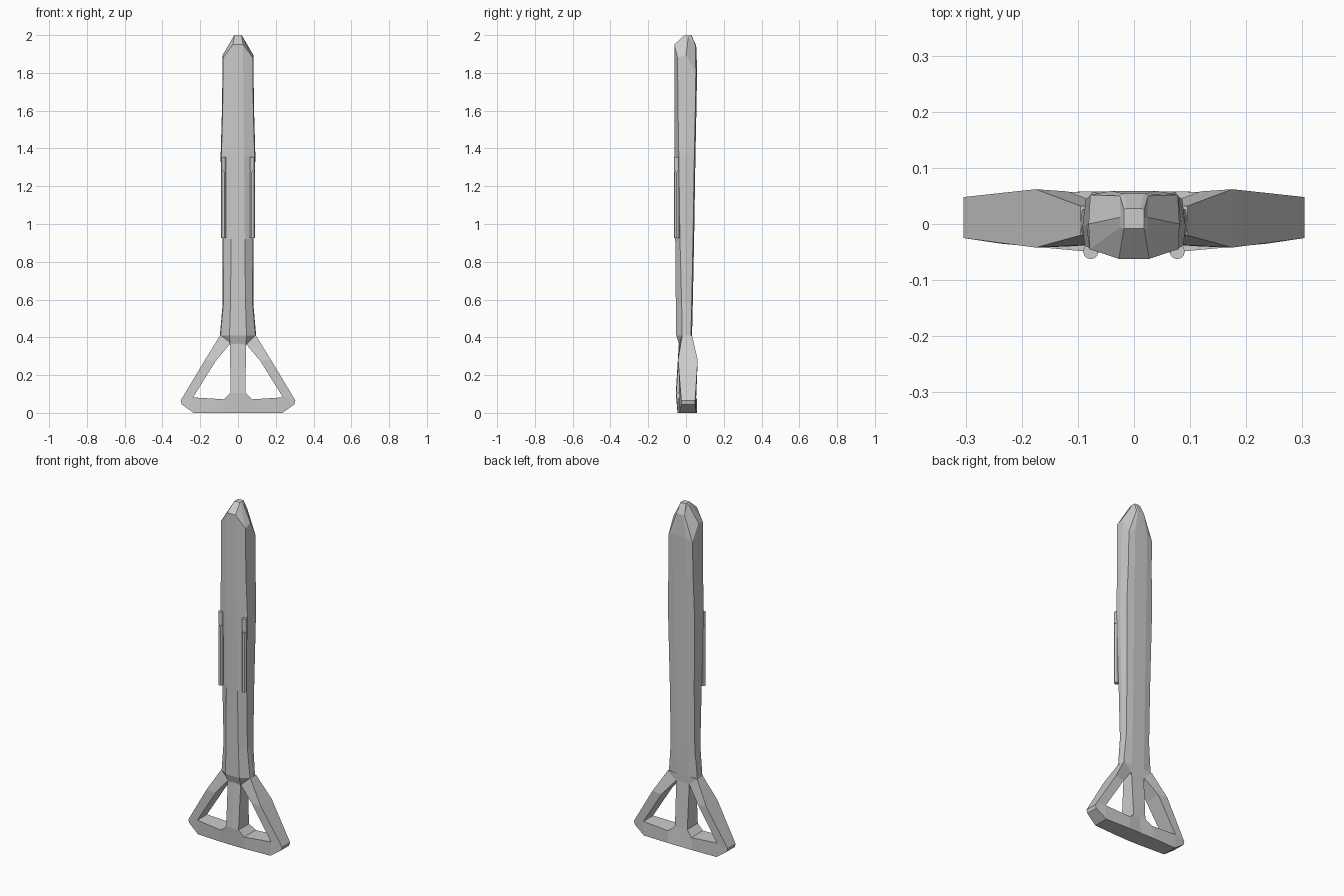
import bpy, bmesh
from mathutils import Matrix

if "Cube" in bpy.data.objects:
    bpy.data.objects.remove(bpy.data.objects["Cube"])


def add_object(name, bm):
    bmesh.ops.recalc_face_normals(bm, faces=bm.faces)
    me = bpy.data.meshes.new(name)
    bm.to_mesh(me)
    bm.free()
    ob = bpy.data.objects.new(name, me)
    bpy.context.collection.objects.link(ob)
    return ob


# Body: lofted ten-sided sections; half points run front, chamfer, side, back corner, back
def section(z, f, yf, w, yc, yb, bx, kx):
    return [(f, yf, z), (w - .004, yc, z), (w, (yc + yb) / 2 - .01, z),
            (bx, yb - .006, z), (kx, yb, z)]


halves = [
    section(.36, .042, -.035, .052, -.018, .026, .050, .035),
    section(.41, .045, -.052, .096, -.020, .032, .092, .040),
    section(.58, .040, -.054, .081, -.023, .036, .078, .040),
    section(.92, .036, -.057, .083, -.032, .043, .079, .040),
    section(1.36, .032, -.060, .092, -.038, .050, .086, .041),
    section(1.60, .029, -.061, .085, -.042, .055, .080, .041),
    [(.027, -.062, 1.95), (.079, -.045, 1.88), (.081, .0, 1.895),
     (.078, .052, 1.80), (.041, .059, 1.82)],
    [(.018, -.008, 2.0), (.024, -.006, 1.992), (.024, .012, 1.992),
     (.025, .050, 1.945), (.018, .054, 1.945)],
    [(.017, -.007, 2.0), (.018, -.004, 2.0), (.018, .012, 2.0),
     (.018, .026, 2.0), (.012, .028, 2.0)],
]
bm = bmesh.new()
rings = []
for half in halves:
    pts = half + [(-x, y, z) for x, y, z in reversed(half)]
    rings.append([bm.verts.new(p) for p in pts])
for a, b in zip(rings, rings[1:]):
    n = len(a)
    for i in range(n):
        j = (i + 1) % n
        bm.faces.new((a[i], a[j], b[j], b[i]))
bm.faces.new(rings[0])
bm.faces.new(rings[-1])
add_object("body", bm)

# Handle: half frame around a triangular opening (x, z, front y, back y)
P = [(0, 0, -.045, .058), (.08, 0, -.043, .058), (.235, 0, -.035, .054),
     (.298, .045, -.025, .048), (.304, .065, -.025, .048), (.175, .28, -.042, .062),
     (.095, .41, -.020, .032), (0, .41, -.048, .032), (.042, .365, -.035, .030),
     (.118, .275, -.040, .058), (.238, .082, -.035, .054), (.075, .072, -.050, .058),
     (.040, .105, -.052, .045), (0, .105, -.054, .045), (0, .365, -.038, .030)]
F = [(0, 1, 11, 12, 13), (1, 2, 10, 11), (2, 3, 4, 10), (4, 5, 9, 10),
     (5, 6, 8, 9), (6, 7, 14, 8), (8, 14, 13, 12)]
bm = bmesh.new()
front = [bm.verts.new((x, y, z)) for x, z, y, _ in P]
back = [bm.verts.new((x, y, z)) for x, z, _, y in P]
edges = [frozenset((f[i], f[i - 1])) for f in F for i in range(len(f))]
for f in F:
    bm.faces.new([front[i] for i in f])
    bm.faces.new([back[i] for i in reversed(f)])
for e in set(edges):
    a, b = e
    if edges.count(e) == 1 and (P[a][0] > 0 or P[b][0] > 0):
        bm.faces.new((front[a], front[b], back[b], back[a]))
handle = add_object("handle_frame", bm)
handle.modifiers.new("mirror", 'MIRROR')

# Pins: a long rod and short cap on either side of the front
for side, label in ((-1, "left"), (1, "right")):
    bm = bmesh.new()
    for z0, z1, r in ((.925, 1.274, .0135), (1.274, 1.282, .011), (1.282, 1.355, .0135)):
        bmesh.ops.create_cone(bm, cap_ends=True, segments=12, radius1=r, radius2=r,
                              depth=z1 - z0,
                              matrix=Matrix.Translation((side * .077, -.049, (z0 + z1) / 2)))
    pin = add_object(label + "_pin", bm)
    bpy.context.view_layer.objects.active = pin
    pin.select_set(True)
    bpy.ops.object.shade_smooth_by_angle()
    pin.select_set(False)
